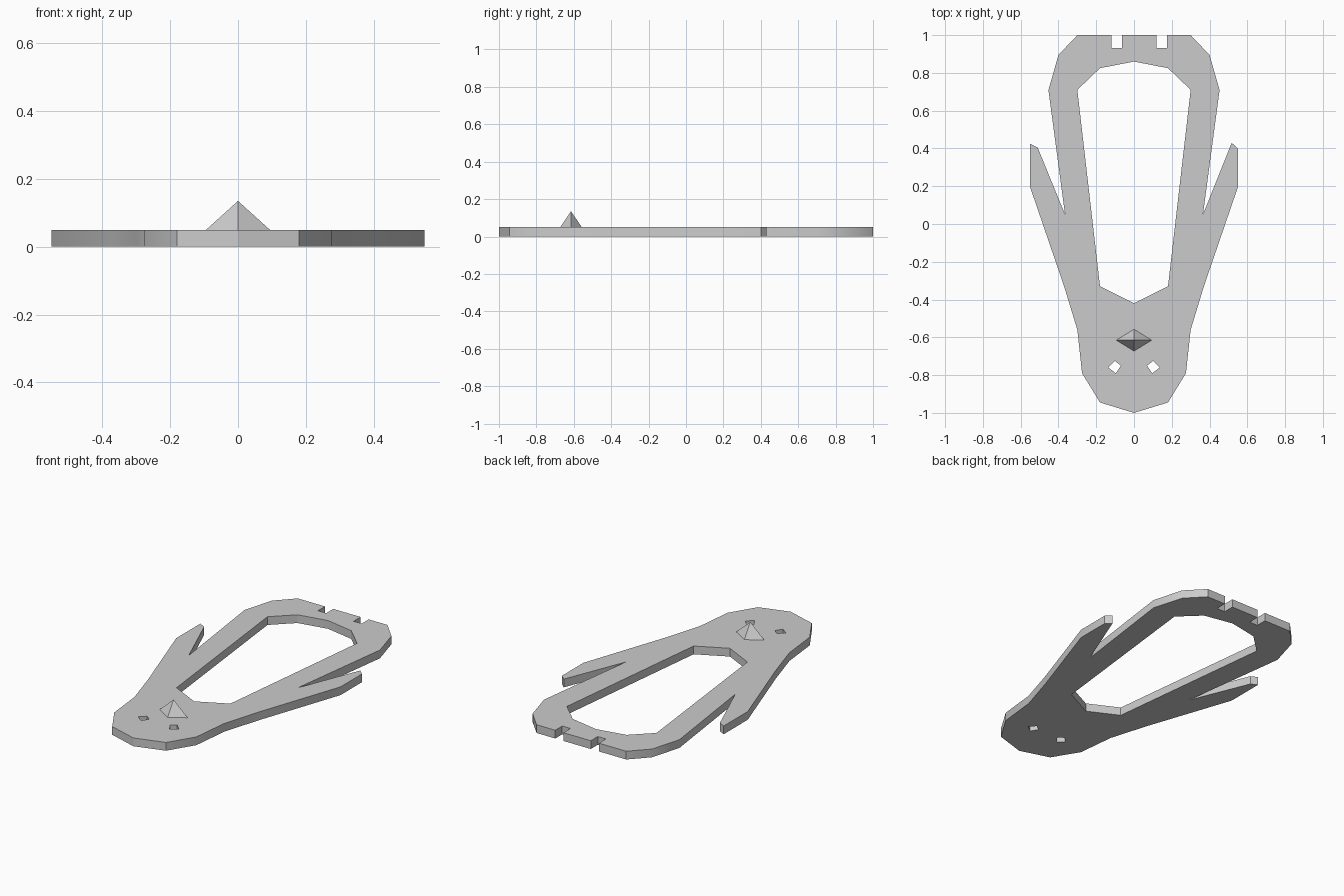
import bpy, bmesh, math

default = bpy.data.objects.get("Cube")
if default:
    bpy.data.objects.remove(default, do_unlink=True)

THICK = 0.05

grey = bpy.data.materials.new("plain grey")
grey.use_nodes = True
COLOUR = (0.6, 0.6, 0.6, 1)
grey.diffuse_color = COLOUR
grey.node_tree.nodes["Principled BSDF"].inputs["Base Color"].default_value = COLOUR


def mirror(points):
    """Mirror points across x = 0 and reverse their order."""
    return [(-x, y) for x, y in reversed(points)]


def add_mesh(name, mesh):
    obj = bpy.data.objects.new(name, mesh)
    bpy.context.collection.objects.link(obj)
    mesh.materials.clear()
    mesh.materials.append(grey)
    return obj


def cut_plate(name, loops, thickness):
    """Flat plate from an outline and its holes, extruded upward from z = 0."""
    curve = bpy.data.curves.new(name + "_profile", 'CURVE')
    curve.dimensions = '2D'
    curve.fill_mode = 'BOTH'
    curve.extrude = thickness / 2
    for loop in loops:
        spline = curve.splines.new('POLY')
        spline.points.add(len(loop) - 1)
        for point, (x, y) in zip(spline.points, loop):
            point.co = (x, y, 0, 1)
        spline.use_cyclic_u = True
    helper = bpy.data.objects.new(name + "_profile", curve)
    bpy.context.collection.objects.link(helper)
    depsgraph = bpy.context.evaluated_depsgraph_get()
    mesh = bpy.data.meshes.new_from_object(helper.evaluated_get(depsgraph))
    mesh.name = name
    bpy.data.objects.remove(helper, do_unlink=True)

    # Weld the caps to the walls and merge the flat triangles
    bm = bmesh.new()
    bm.from_mesh(mesh)
    bmesh.ops.remove_doubles(bm, verts=bm.verts, dist=1e-4)
    bmesh.ops.translate(bm, verts=bm.verts, vec=(0, 0, thickness / 2))
    bmesh.ops.recalc_face_normals(bm, faces=bm.faces)
    bm.to_mesh(mesh)
    bm.free()
    return add_mesh(name, mesh)


# Body outline: rounded head, swept arms, long loop behind
head_side = [(0.18, -0.945), (0.275, -0.79), (0.30, -0.56), (0.37, -0.33), (0.55, 0.195)]
left_tip = [(0.55, 0.40), (0.517, 0.43)]
right_tip = [(-0.51, 0.405), (-0.55, 0.425)]
loop_side = [(0.365, 0.05), (0.453, 0.71), (0.40, 0.895), (0.30, 1.0)]


def notch(x0, x1):
    """Slot cut into the back edge."""
    return [(x1, 1.0), (x1, 0.933), (x0, 0.933), (x0, 1.0)]


outline = ([(0, -1.0)] + head_side + left_tip + loop_side
           + notch(0.12, 0.175) + notch(-0.118, -0.063)
           + mirror(loop_side) + right_tip + mirror(head_side))

# Long central opening
opening_side = [(0.18, -0.33), (0.30, 0.71), (0.18, 0.825)]
opening = [(0, -0.42)] + opening_side + [(0, 0.86)] + mirror(opening_side)

# Tilted square eye holes
eye = [(0.101, -0.725), (0.136, -0.76), (0.096, -0.79), (0.069, -0.75)]

body = cut_plate("body_plate", [outline, opening, eye, mirror(eye)], THICK)

# Pointed nose: four-sided pyramid on a diamond base
mesh = bpy.data.meshes.new("nose")
bm = bmesh.new()
bmesh.ops.create_cone(bm, cap_ends=True, segments=4, radius1=1, radius2=0, depth=1)
bmesh.ops.remove_doubles(bm, verts=bm.verts, dist=1e-4)
bmesh.ops.scale(bm, vec=(0.094, 0.058, 0.085), verts=bm.verts)
bmesh.ops.translate(bm, vec=(0, -0.615, THICK + 0.0425), verts=bm.verts)
bm.to_mesh(mesh)
bm.free()
nose = add_mesh("nose", mesh)

# Soften only the shallow corners of the outer wall
bpy.ops.object.select_all(action='DESELECT')
body.select_set(True)
bpy.context.view_layer.objects.active = body
bpy.ops.object.shade_smooth_by_angle(angle=math.radians(30))
